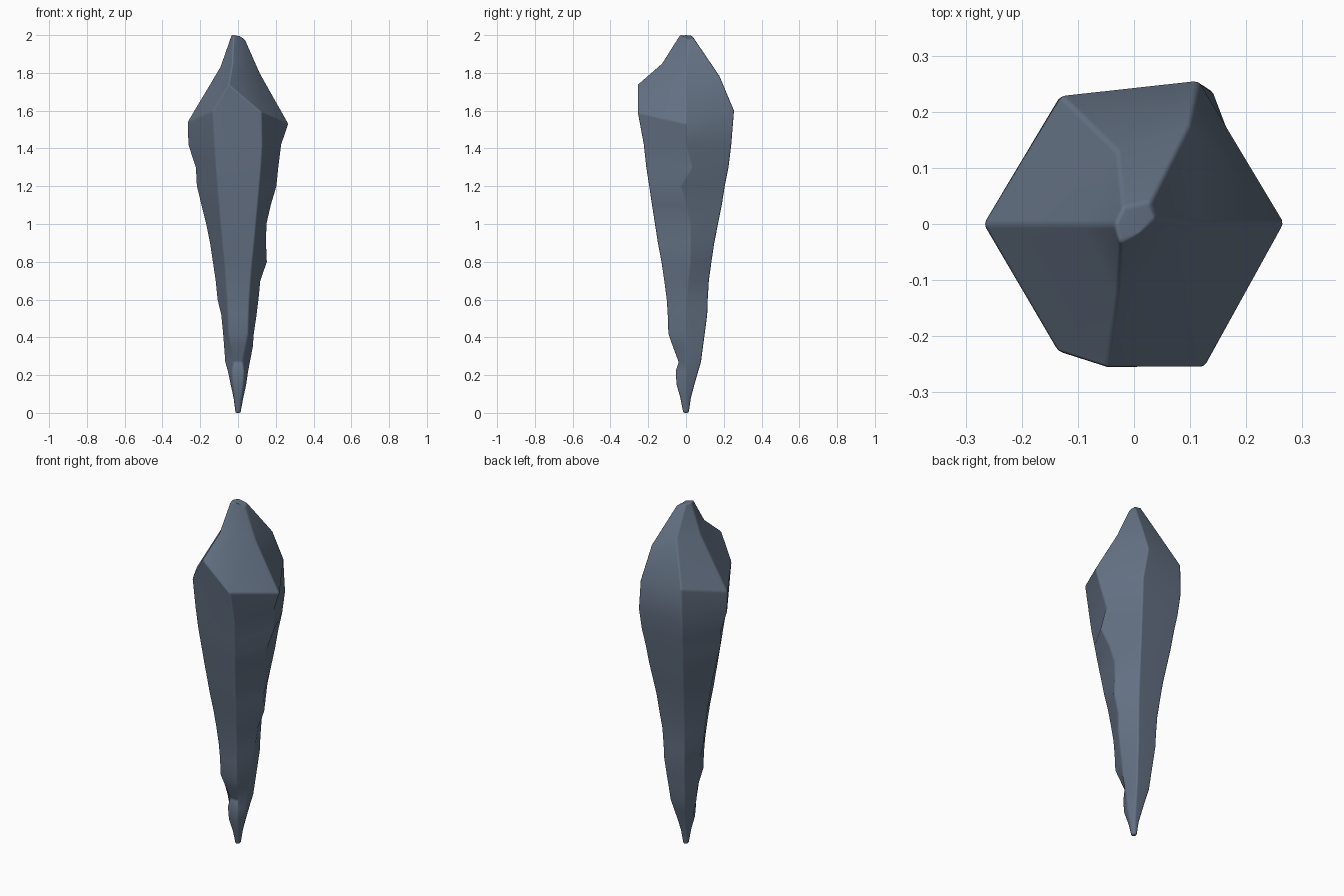
import bpy, bmesh, math
from mathutils import Vector

# heights of the weathered shaft rings, and ridge radius at each ring
Z = [0, .08, .15, .22, .27, .35, .42, .52, .6, .7, .8, .9, 1.0, 1.1, 1.2, 1.3, 1.42]
right = [.015, .03, .045, .055, .065, .08, .085, .10, .11, .12, .155, .15, .152, .175, .205, .215, .23]
left = [.015, .025, .04, .055, .07, .075, .08, .09, .11, .12, .135, .15, .17, .195, .22, .225, .265]
front = [.017, .035, .058, .063, .045, .08, .108, .112, .118, .133, .15, .172, .19, .208, .225, .243, .258]
back = [.017, .03, .052, .075, .092, .104, .115, .13, .133, .14, .156, .173, .196, .219, .237, .26, .277]
sway = {.7: .01, .8: .02, .9: .02, 1.0: .02, 1.2: -.03, 1.3: .03}


def ridge(angle, r, z, dy=0):
    a = math.radians(angle)
    return Vector((r * math.cos(a), r * math.sin(a) + dy, z))


# shaft: six ridges plus a middle line on the front face
rings = []
for i, z in enumerate(Z):
    lf = ridge(240, front[i] * .96, z)
    rf = ridge(300, front[i], z)
    rings.append([ridge(0, right[i], z, sway.get(z, 0)), ridge(60, back[i], z),
                  ridge(120, back[i] * .95, z), ridge(180, left[i], z),
                  lf, (lf + rf) / 2, rf])

# shoulder, upper facets and blunt tip
rings.append([(.268, 0, 1.53), (.115, .255, 1.6), (-.13, .228, 1.6), (-.268, 0, 1.54),
              (-.135, -.228, 1.6), (-.05, -.256, 1.74), (.125, -.256, 1.59)])
rings.append([(.115, 0, 1.8), (.1, .18, 1.78), (-.03, .13, 1.84), (-.095, 0, 1.83),
              (-.062, -.062, 1.84), (-.03, -.13, 1.85), (.045, -.065, 1.83)])
rings.append([(.04, .01, 1.97), (.03, .04, 1.985), (-.02, .03, 2), (-.035, 0, 2),
              (-.03, -.02, 2), (-.025, -.035, 2), (.01, -.015, 2)])

bm = bmesh.new()
loops = [[bm.verts.new(p) for p in ring] for ring in rings]
n = len(loops[0])
for a, b in zip(loops, loops[1:]):
    for j in range(n):
        k = (j + 1) % n
        bm.faces.new((a[j], a[k], b[k], b[j]))
bm.faces.new(loops[0][::-1])
bm.faces.new(loops[-1])
bmesh.ops.recalc_face_normals(bm, faces=bm.faces)
for f in bm.faces:
    f.smooth = True
mesh = bpy.data.meshes.new("crystal_shard")
bm.to_mesh(mesh)
bm.free()

shard = bpy.data.objects.new("crystal_shard", mesh)
bpy.context.collection.objects.link(shard)

# softened ridges
bev = shard.modifiers.new("soft_ridges", 'BEVEL')
bev.width = .008
bev.segments = 2
bev.limit_method = 'ANGLE'
bev.angle_limit = math.radians(28)
shard.modifiers.new("facet_shading", 'WEIGHTED_NORMAL')

# slate blue stone
mat = bpy.data.materials.new("slate_blue")
mat.diffuse_color = (.13, .17, .235, 1)
mesh.materials.append(mat)
